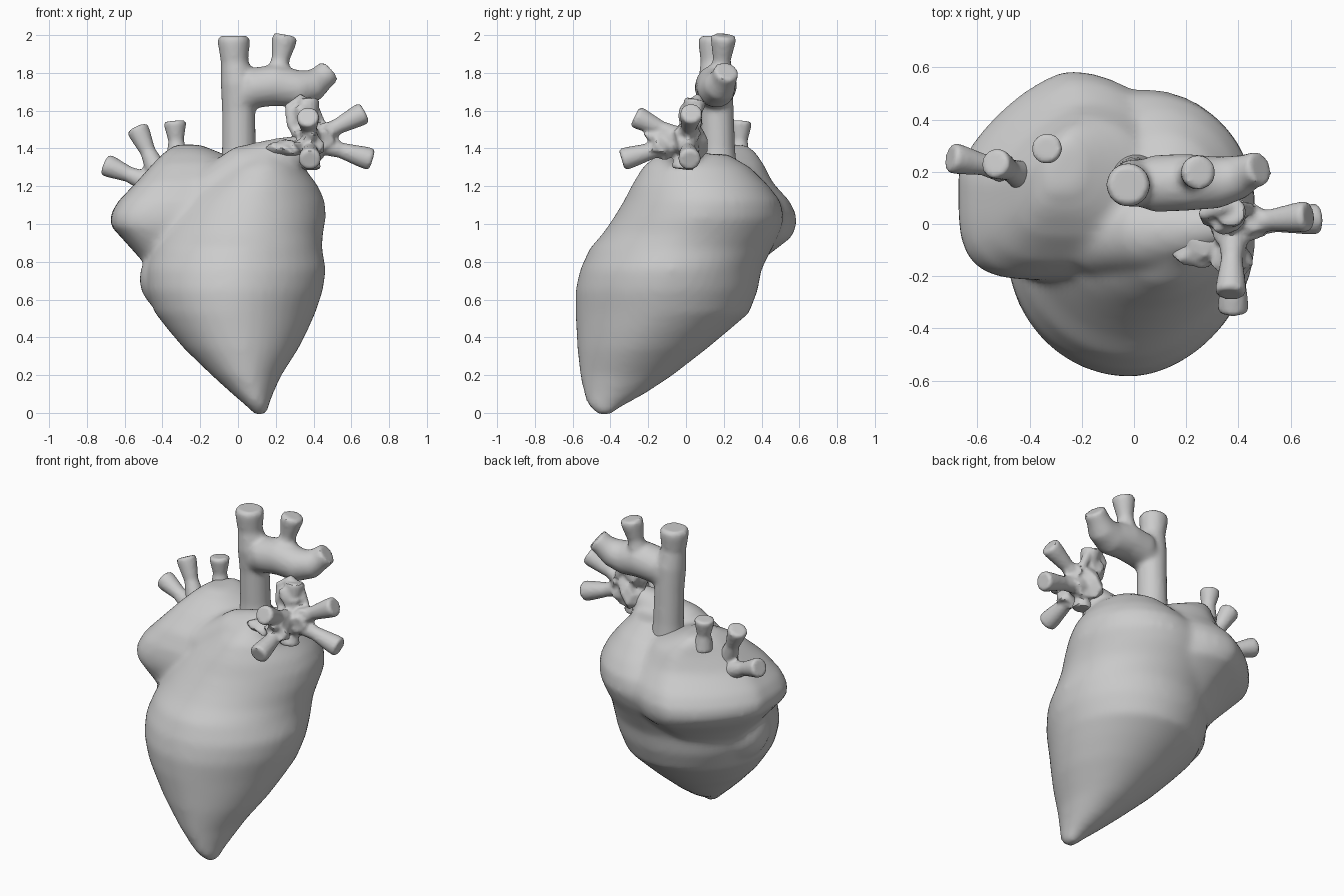
import bpy
import bmesh
import math
import random
from mathutils import Vector, Matrix, Quaternion

random.seed(4)
cube = bpy.data.objects.get("Cube")
if cube:
    bpy.data.objects.remove(cube, do_unlink=True)

grey = bpy.data.materials.new("plain_grey")
grey.use_nodes = True
grey.diffuse_color = (0.6, 0.6, 0.6, 1)
grey.node_tree.nodes["Principled BSDF"].inputs["Base Color"].default_value = (0.6, 0.6, 0.6, 1)


def loft(bm, rings):
    """Skin a list of equal point rings and cap both ends."""
    loops = [[bm.verts.new(p) for p in ring] for ring in rings]
    n = len(loops[0])
    faces = [bm.faces.new(loops[0]), bm.faces.new(loops[-1])]
    for a, b in zip(loops, loops[1:]):
        for i in range(n):
            j = (i + 1) % n
            faces.append(bm.faces.new((a[i], a[j], b[j], b[i])))
    bmesh.ops.recalc_face_normals(bm, faces=faces)


def sections(bm, rows, powers, sides=48):
    """Loft horizontal sections (z, x range, y range); powers shape each quadrant."""
    rings = []
    for z, x0, x1, y0, y1 in rows:
        ring = []
        for i in range(sides):
            a = math.tau * i / sides
            p = powers[i * 4 // sides]
            c, s = math.cos(a), math.sin(a)
            c = math.copysign(abs(c) ** p, c)
            s = math.copysign(abs(s) ** p, s)
            ring.append(((x0 + x1 + (x1 - x0) * c) / 2, (y0 + y1 + (y1 - y0) * s) / 2, z))
        rings.append(ring)
    loft(bm, rings)


def tube(bm, path, sides=14):
    """Vessel along points given as x, y, z, radius."""
    pts = [Vector(p[:3]) for p in path]
    last = len(pts) - 1
    aim, turn, rings = Vector((0, 0, 1)), Quaternion(), []
    for k, p in enumerate(pts):
        t = (pts[min(k + 1, last)] - pts[max(k - 1, 0)]).normalized()
        turn = aim.rotation_difference(t) @ turn
        aim = t
        r = path[k][3]
        angles = [math.tau * i / sides for i in range(sides)]
        rings.append([p + turn @ Vector((r * math.cos(a), r * math.sin(a), 0)) for a in angles])
    loft(bm, rings)


def branch(bm, root, tip, r):
    """Short vessel stub with a narrow neck and a flared cut end."""
    a, b = Vector(root), Vector(tip)
    steps = ((0, 1.2), (0.5, 0.8), (0.85, 1.1), (0.96, 1.15), (1, 0.95))
    tube(bm, [(*a.lerp(b, f), r * w) for f, w in steps])


def blob(bm, centre, radii, rough=0.0):
    """Ellipsoid lobe, optionally crumpled."""
    m = Matrix.Translation(centre) @ Matrix.Diagonal((*radii, 1))
    new = bmesh.ops.create_icosphere(bm, subdivisions=2 if rough else 4, radius=1, matrix=m)
    for v in new["verts"]:
        v.co += (v.co - Vector(centre)) * random.uniform(-rough, rough)


def finish(bm, name, voxel, smooth, angle):
    """Fuse the overlapping masses into one skin."""
    mesh = bpy.data.meshes.new(name)
    bm.to_mesh(mesh)
    bm.free()
    ob = bpy.data.objects.new(name, mesh)
    bpy.context.scene.collection.objects.link(ob)
    bpy.ops.object.select_all(action="DESELECT")
    ob.select_set(True)
    bpy.context.view_layer.objects.active = ob
    fuse = ob.modifiers.new("fuse", "REMESH")
    fuse.mode = "VOXEL"
    fuse.voxel_size = voxel
    bpy.ops.object.modifier_apply(modifier="fuse")
    relax = ob.modifiers.new("relax", "SMOOTH")
    relax.iterations = smooth
    bpy.ops.object.modifier_apply(modifier="relax")
    ob.data.materials.clear()
    ob.data.materials.append(grey)
    bpy.ops.object.shade_smooth_by_angle(angle=math.radians(angle))


# Ventricles, atria and pulmonary trunk fused into the main body
body = bmesh.new()
sections(body, [
    (-0.01, 0.09, 0.15, -0.47, -0.40),
    (0.04, 0.04, 0.165, -0.52, -0.33),
    (0.1, -0.03, 0.185, -0.54, -0.22),
    (0.2, -0.14, 0.23, -0.56, -0.07),
    (0.34, -0.285, 0.32, -0.575, 0.11),
    (0.44, -0.37, 0.37, -0.58, 0.23),
    (0.53, -0.44, 0.41, -0.585, 0.335),
    (0.65, -0.485, 0.45, -0.585, 0.38),
    (0.76, -0.49, 0.465, -0.56, 0.4),
    (0.87, -0.46, 0.445, -0.51, 0.455),
    (0.95, -0.43, 0.45, -0.44, 0.495),
    (1.03, -0.4, 0.465, -0.385, 0.52),
    (1.12, -0.34, 0.46, -0.33, 0.5),
    (1.2, -0.24, 0.425, -0.29, 0.44),
    (1.3, -0.1, 0.35, -0.23, 0.34),
    (1.37, 0.02, 0.27, -0.15, 0.22),
], (1.0, 1.0, 0.99, 1.09))
# right ventricle edge
blob(body, (-0.3, -0.05, 0.71), (0.222, 0.22, 0.2))
# right atrium with its squared front ear
sections(body, [
    (0.7, -0.42, 0.0, -0.08, 0.28),
    (0.83, -0.53, 0.1, -0.16, 0.43),
    (0.93, -0.62, 0.14, -0.2, 0.56),
    (0.99, -0.675, 0.16, -0.215, 0.585),
    (1.05, -0.675, 0.18, -0.215, 0.585),
    (1.12, -0.635, 0.18, -0.2, 0.55),
    (1.22, -0.54, 0.16, -0.15, 0.46),
    (1.32, -0.45, 0.05, -0.05, 0.41),
    (1.38, -0.39, -0.1, 0.04, 0.37),
    (1.42, -0.33, -0.2, 0.13, 0.32),
], (1.0, 1.42, 0.48, 0.92))
# pulmonary trunk
tube(body, [(-0.16, -0.05, 1.13, 0.15), (0.05, -0.03, 1.27, 0.155),
            (0.22, -0.02, 1.34, 0.12), (0.36, 0, 1.41, 0.07)], 24)
finish(body, "heart_body", 0.022, 7, 60)

# Aorta with arch and upper branches
aorta = bmesh.new()
tube(aorta, [(0.01, 0.17, 1.2, 0.11), (0.005, 0.17, 1.4, 0.09), (0.003, 0.165, 1.6, 0.088),
             (0, 0.155, 1.75, 0.092), (-0.018, 0.15, 1.86, 0.073),
             (-0.022, 0.15, 1.95, 0.084), (-0.022, 0.15, 1.98, 0.084),
             (-0.022, 0.15, 1.995, 0.072)], 18)
tube(aorta, [(0, 0.155, 1.66, 0.08), (0.08, 0.155, 1.72, 0.11), (0.2, 0.16, 1.735, 0.11),
             (0.32, 0.16, 1.715, 0.1), (0.4, 0.18, 1.735, 0.085), (0.44, 0.2, 1.77, 0.07),
             (0.485, 0.215, 1.81, 0.066)], 18)
branch(aorta, (0.2, 0.18, 1.74), (0.25, 0.2, 2.0), 0.06)
finish(aorta, "aorta", 0.015, 3, 45)

# Caval stubs on the right atrium
veins = bmesh.new()
for root, tip in (((-0.45, 0.2, 1.21), (-0.705, 0.255, 1.315)),
                  ((-0.42, 0.18, 1.26), (-0.535, 0.235, 1.51)),
                  ((-0.32, 0.28, 1.34), (-0.335, 0.29, 1.545))):
    branch(veins, root, tip, 0.052)
finish(veins, "right_atrium_veins", 0.012, 2, 45)

# Pulmonary vessel cluster: flared stubs around a crumpled core
cluster = bmesh.new()
hub = (0.38, 0.0, 1.44)
for tip in ((0.71, 0.02, 1.34), (0.67, 0.03, 1.59), (0.38, -0.34, 1.34),
            (0.37, -0.27, 1.57), (0.37, 0.05, 1.66), (0.38, -0.02, 1.29)):
    branch(cluster, hub, tip, 0.052)
for centre, radii in ((hub, (0.11, 0.11, 0.1)),
                      ((0.26, -0.08, 1.4), (0.1, 0.09, 0.05)),
                      ((0.38, -0.12, 1.43), (0.07, 0.1, 0.08)),
                      ((0.46, 0.01, 1.48), (0.07, 0.06, 0.06)),
                      ((0.34, 0.03, 1.57), (0.08, 0.06, 0.08))):
    blob(cluster, centre, radii, 0.3)
# thin strands that loop up beside the core
tube(cluster, [(0.33, 0, 1.45, 0.03), (0.28, 0.02, 1.53, 0.025), (0.27, 0.04, 1.62, 0.025),
               (0.33, 0.06, 1.66, 0.03), (0.4, 0.06, 1.62, 0.03), (0.44, 0.06, 1.53, 0.025),
               (0.42, 0, 1.46, 0.03)], 8)
finish(cluster, "pulmonary_vessels", 0.011, 1, 35)
